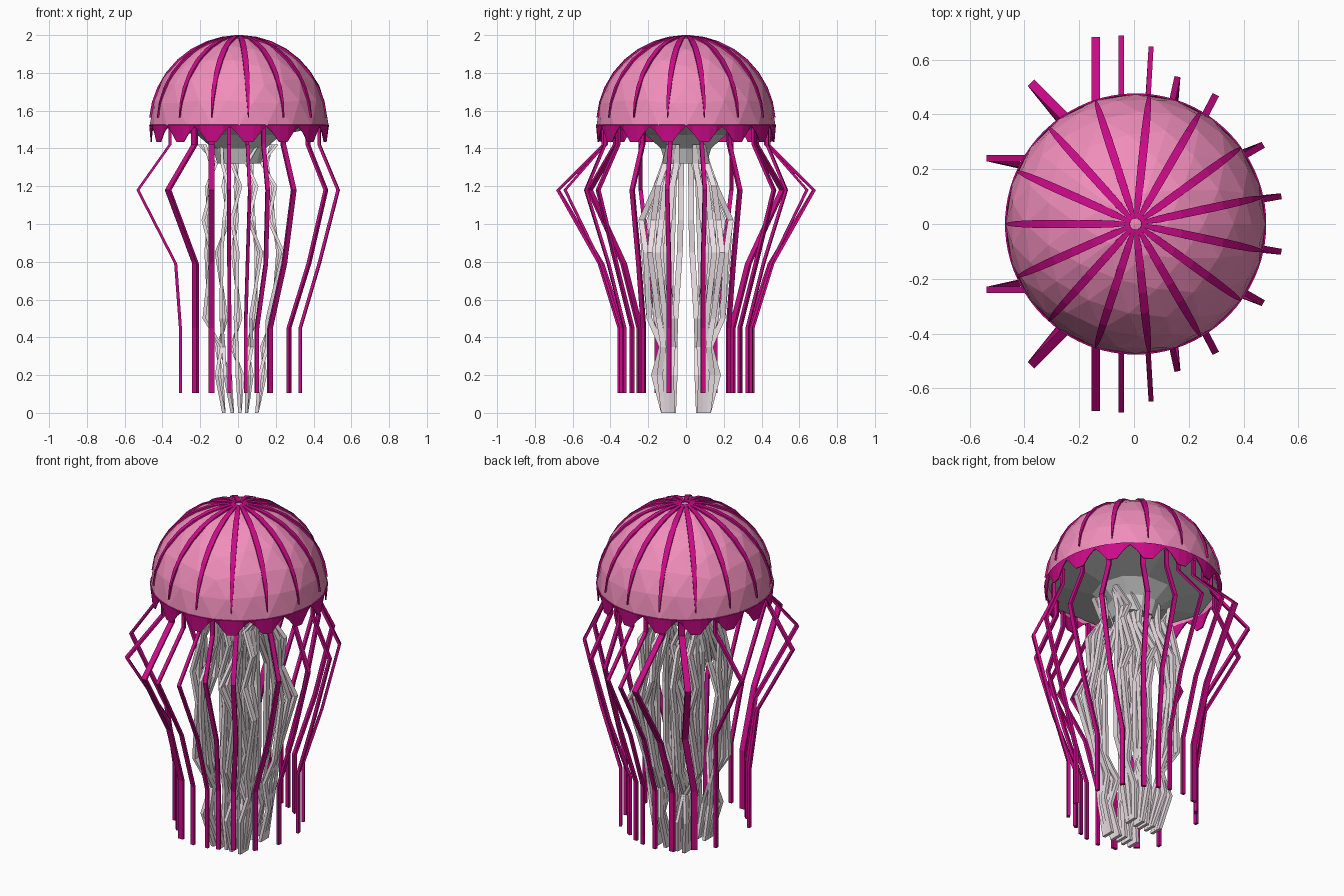
import bpy, bmesh, math
from mathutils import Vector

if "Cube" in bpy.data.objects:
    bpy.data.objects.remove(bpy.data.objects["Cube"])


def material(name, rgb):
    m = bpy.data.materials.new(name)
    m.diffuse_color = (*rgb, 1)
    m.use_nodes = True
    m.node_tree.nodes["Principled BSDF"].inputs["Base Color"].default_value = m.diffuse_color
    return m


PINK = material("pink", (0.88, 0.27, 0.5))
MAGENTA = material("magenta", (0.6, 0.003, 0.25))
PALE = material("pale", (0.84, 0.75, 0.79))


def finish(name, bm, mat=None):
    bmesh.ops.recalc_face_normals(bm, faces=bm.faces)
    me = bpy.data.meshes.new(name)
    bm.to_mesh(me)
    bm.free()
    ob = bpy.data.objects.new(name, me)
    bpy.context.collection.objects.link(ob)
    if mat:
        me.materials.append(mat)
    return ob


def loft(bm, rings, closed=True, caps=True):
    """Skin a list of point rings with flat quads."""
    vs = [[bm.verts.new(p) for p in r] for r in rings]
    n = len(vs[0])
    for a, b in zip(vs, vs[1:]):
        for i in range(n if closed else n - 1):
            j = (i + 1) % n
            bm.faces.new((a[i], a[j], b[j], b[i]))
    if caps:
        bm.faces.new(vs[0])
        bm.faces.new(vs[-1])


def strip(bm, path, across, width, depth):
    """Box-section strip along a path; the section stays horizontal."""
    across = Vector((across[0], across[1], 0)).normalized()
    out = Vector((-across.y, across.x, 0))
    a, o = across * width / 2, out * depth / 2
    loft(bm, [[Vector(p) - a - o, Vector(p) + a - o, Vector(p) + a + o, Vector(p) - a + o]
              for p in path])


R, CX, CZ, N = 0.474, 0.006, 1.522, 15
rib_angles = [math.pi + i * math.tau / N for i in range(N)]

# Bell: faceted dome cut flat at the rim
bm = bmesh.new()
bmesh.ops.create_icosphere(bm, subdivisions=3, radius=R)
bmesh.ops.bisect_plane(bm, geom=bm.verts[:] + bm.edges[:] + bm.faces[:], plane_co=(0, 0, 0),
                       plane_no=(0, 0, 1), clear_inner=True)
bmesh.ops.translate(bm, verts=bm.verts, vec=(CX, 0, CZ))
finish("bell", bm, PINK)

# Underside with short central stalk
bm = bmesh.new()
profile = [(0.466, 1.525), (0.22, 1.47), (0.14, 1.40), (0.115, 1.32)]
loft(bm, [[(CX + r * math.cos(k * math.tau / 10), r * math.sin(k * math.tau / 10), z)
           for k in range(10)] for r, z in profile])
finish("bell_underside", bm)

# Ribs: tapering ridges from the crown down to near the rim
bm = bmesh.new()
for a in rib_angles:
    d = Vector((math.cos(a), math.sin(a), 0))
    t = Vector((-d.y, d.x, 0))
    rings = []
    for deg, w in ((2.5, 0.012), (11, 0.026), (21, 0.029), (32, 0.03), (43, 0.03),
                   (54, 0.027), (65, 0.022), (75, 0.014), (85, 0.004)):
        p = math.radians(deg)
        n = d * math.sin(p) + Vector((0, 0, math.cos(p)))
        c = Vector((CX, 0, CZ))
        lo, hi = c + n * (R - 0.012), c + n * (R + 0.004)
        rings.append([lo - t * w / 2, lo + t * w / 2, hi + t * w / 2, hi - t * w / 2])
    loft(bm, rings)
finish("bell_ribs", bm, MAGENTA)

# Scalloped skirt: one flat-tipped tooth under each rib
bm = bmesh.new()
rings = []
step = math.tau / N
for a in rib_angles:
    for off, z in ((-0.5, 1.518), (-0.32, 1.485), (-0.13, 1.435), (0.13, 1.435), (0.32, 1.485)):
        g = a + off * step
        c, s = math.cos(g), math.sin(g)
        rings.append([(CX + 0.471 * c, 0.471 * s, 1.526), (CX + 0.463 * c, 0.463 * s, z)])
loft(bm, rings + rings[:1], closed=False, caps=False)
bmesh.ops.remove_doubles(bm, verts=bm.verts, dist=0.0005)
skirt = finish("bell_skirt", bm, MAGENTA)
mod = skirt.modifiers.new("thickness", "SOLIDIFY")
mod.thickness = 0.006

# Tentacles: (top xy), (elbow xy), (knee xy), (foot xy), width; mirrored in y
tentacles = [
    ((-0.36, 0.24), (-0.53, 0.24), (-0.33, 0.195), (-0.305, 0.155), 0.022),
    ((-0.23, 0.37), (-0.37, 0.51), (-0.225, 0.33), (-0.225, 0.245), 0.034),
    ((-0.14, 0.42), (-0.14, 0.675), (-0.14, 0.44), (-0.14, 0.33), 0.032),
    ((-0.047, 0.44), (-0.047, 0.68), (-0.047, 0.46), (-0.045, 0.355), 0.02),
    ((0.05, 0.43), (0.062, 0.64), (0.05, 0.45), (0.04, 0.345), 0.018),
    ((0.135, 0.43), (0.157, 0.53), (0.147, 0.41), (0.10, 0.325), 0.022),
    ((0.24, 0.36), (0.295, 0.465), (0.245, 0.37), (0.17, 0.285), 0.026),
    ((0.37, 0.23), (0.465, 0.285), (0.375, 0.25), (0.27, 0.225), 0.024),
    ((0.43, 0.083), (0.53, 0.10), (0.43, 0.09), (0.33, 0.09), 0.022),
]
for i, (top, elbow, knee, foot, w) in enumerate(tentacles):
    for side, m in (("back", 1), ("front", -1)):
        path = [(x, y * m, z) for (x, y), z in
                ((top, 1.51), (top, 1.42), (elbow, 1.18), (knee, 0.79), (foot, 0.45), (foot, 0.105))]
        dx, dy = elbow[0] - top[0], (elbow[1] - top[1]) * m
        bm = bmesh.new()
        strip(bm, path, (-dy, dx), w, 0.016)
        finish(f"tentacle_{side}_{i + 1}", bm, MAGENTA)

# Oral arms: wavy bundles of ribbons hanging from the underside, mirrored in y
ZS = (1.42, 1.32, 1.20, 1.02, 0.85, 0.50, 0.35, 0.20, 0.0)
arm_x = [
    (-0.19, -0.13, -0.15, -0.17, -0.155, -0.165, -0.10, -0.10, -0.075),
    (-0.10, -0.07, -0.065, -0.06, -0.10, -0.075, -0.09, -0.055, -0.03),
    (0.0, -0.02, 0.0, -0.02, -0.015, 0.0, -0.02, 0.01, 0.01),
    (0.09, 0.06, 0.085, 0.07, 0.11, 0.08, 0.06, 0.06, 0.045),
    (0.19, 0.14, 0.185, 0.175, 0.225, 0.17, 0.14, 0.13, 0.10),
]
arm_y = [
    (0.07, 0.085, 0.12, 0.12, 0.13, 0.11, 0.10, 0.13, 0.095),
    (0.07, 0.065, 0.11, 0.19, 0.18, 0.16, 0.10, 0.14, 0.095),
    (0.06, 0.055, 0.065, 0.07, 0.075, 0.09, 0.085, 0.09, 0.09),
    (0.07, 0.07, 0.12, 0.195, 0.17, 0.16, 0.105, 0.14, 0.095),
    (0.07, 0.08, 0.11, 0.13, 0.15, 0.11, 0.095, 0.11, 0.095),
]
spread = (0.02, 0.03, 0.038, 0.042, 0.042, 0.034, 0.024, 0.03, 0.022)
for i, (xs, ys) in enumerate(zip(arm_x, arm_y)):
    for side, m in (("back", 1), ("front", -1)):
        bm = bmesh.new()
        for k in (-1, 0, 1):
            path = [(x + 0.014 * k * (-1) ** j * (z > 0), (y + k * s) * m, z)
                    for j, (x, y, s, z) in enumerate(zip(xs, ys, spread, ZS))]
            strip(bm, path, (0, 1), 0.03, 0.018)
        finish(f"oral_arm_{side}_{i + 1}", bm, PALE)
